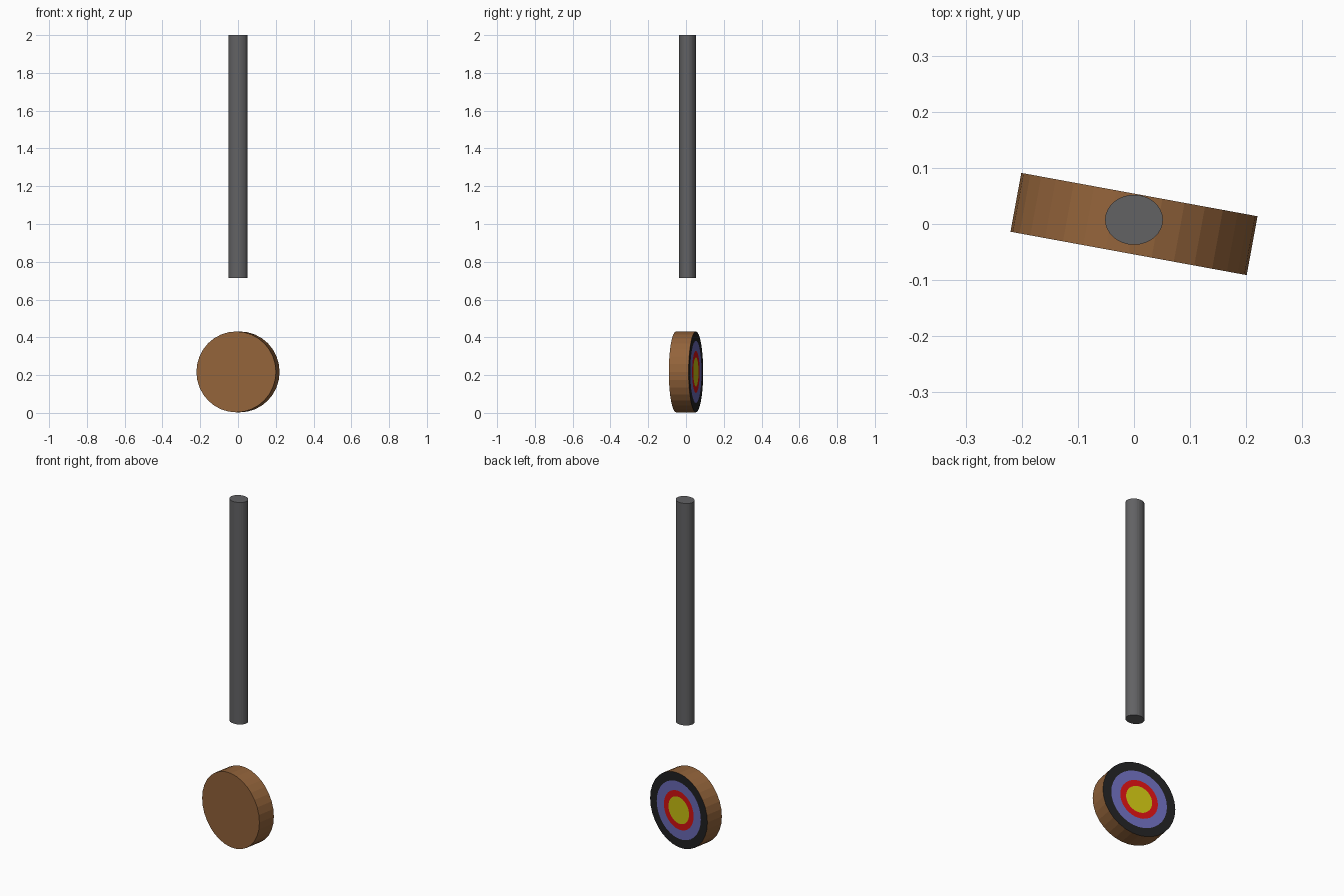
import bpy, bmesh, math
from mathutils import Matrix

if "Cube" in bpy.data.objects:
    bpy.data.objects.remove(bpy.data.objects["Cube"])

SIDES = 32


def material(name, r, g, b):
    m = bpy.data.materials.new(name)
    m.diffuse_color = (r, g, b, 1)
    m.use_nodes = True
    m.node_tree.nodes["Principled BSDF"].inputs["Base Color"].default_value = m.diffuse_color
    return m


wood = material("wood brown", 0.29, 0.125, 0.043)
black = material("ring black", 0.015, 0.015, 0.016)
blue = material("ring blue", 0.145, 0.145, 0.47)
red = material("ring red", 0.66, 0.006, 0.006)
yellow = material("centre yellow", 0.59, 0.53, 0.006)
grey = material("pole grey", 0.122, 0.122, 0.127)


def lathe(name, profile, colours, mats, matrix):
    """Turn (radius, height) points about z; one colour index per band plus the two caps."""
    bm = bmesh.new()
    rings = [[bm.verts.new((r * math.cos(2 * math.pi * i / SIDES),
                            r * math.sin(2 * math.pi * i / SIDES), h))
              for i in range(SIDES)] for r, h in profile]
    bm.faces.new(rings[0][::-1]).material_index = colours[0]
    for a, b, c in zip(rings, rings[1:], colours[1:]):
        for i in range(SIDES):
            j = (i + 1) % SIDES
            bm.faces.new((a[i], a[j], b[j], b[i])).material_index = c
    bm.faces.new(rings[-1]).material_index = colours[-1]
    bm.transform(matrix)
    bmesh.ops.recalc_face_normals(bm, faces=bm.faces)
    me = bpy.data.meshes.new(name)
    bm.to_mesh(me)
    bm.free()
    for m in mats:
        me.materials.append(m)
    ob = bpy.data.objects.new(name, me)
    bpy.context.collection.objects.link(ob)
    return ob


# Round wooden target, painted rings on its back face, turned slightly about z
R, T = 0.214, 0.0533
turn = (Matrix.Translation((0, 0, 0.217)) @ Matrix.Rotation(math.radians(-10.4), 4, 'Z')
        @ Matrix.Rotation(math.radians(-90), 4, 'X'))
lathe("target_disc",
      [(R, -T), (R, T), (R * 0.77, T), (R * 0.52, T), (R * 0.36, T)],
      [0, 0, 1, 2, 3, 4], [wood, black, blue, red, yellow], turn)

# Floating upright pole with a slightly oval section
lathe("pole", [(1, 0.715), (1, 2.0)], [0, 0, 0], [grey],
      Matrix.Translation((0, 0.0075, 0)) @ Matrix.Diagonal((0.0515, 0.0445, 1, 1)))
